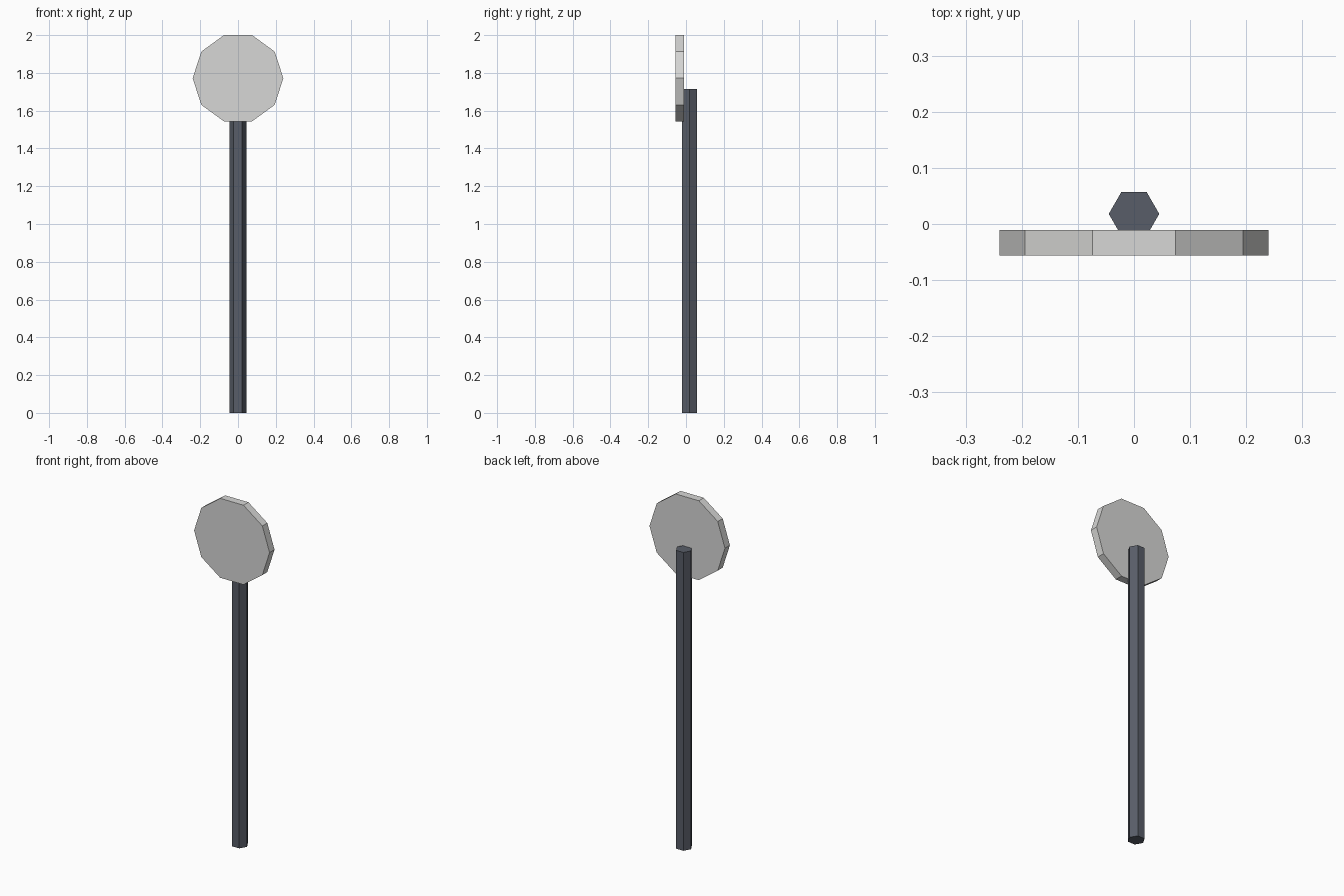
import bpy
from math import radians, sin

default = bpy.data.objects.get("Cube")
if default:
    bpy.data.objects.remove(default, do_unlink=True)


def material(name, color):
    mat = bpy.data.materials.new(name)
    mat.use_nodes = True
    rgba = (*color, 1.0)
    mat.diffuse_color = rgba
    mat.node_tree.nodes["Principled BSDF"].inputs["Base Color"].default_value = rgba
    return mat


def prism(name, sides, radius, depth, location, rotation, mat):
    bpy.ops.mesh.primitive_cylinder_add(
        vertices=sides, radius=radius, depth=depth,
        location=location, rotation=[radians(a) for a in rotation])
    obj = bpy.context.object
    obj.name = name
    obj.data.materials.append(mat)
    bpy.ops.object.transform_apply(location=False, rotation=True, scale=True)
    return obj


light_grey = material("light grey", (0.68, 0.68, 0.67))
dark_slate = material("dark slate", (0.098, 0.11, 0.138))

# Six-sided post standing on the ground, corners towards the sides
post_height = 1.715
prism("post", 6, 0.045, post_height, (0, 0.018, post_height / 2), (0, 0, 90), dark_slate)

# Ten-sided sign plate fixed to the front of the post, flat edge on top
plate_radius = 0.24
plate_z = 2 - plate_radius * sin(radians(72))
prism("sign_plate", 10, plate_radius, 0.045, (0, -0.0335, plate_z), (90, 90, 0), light_grey)
